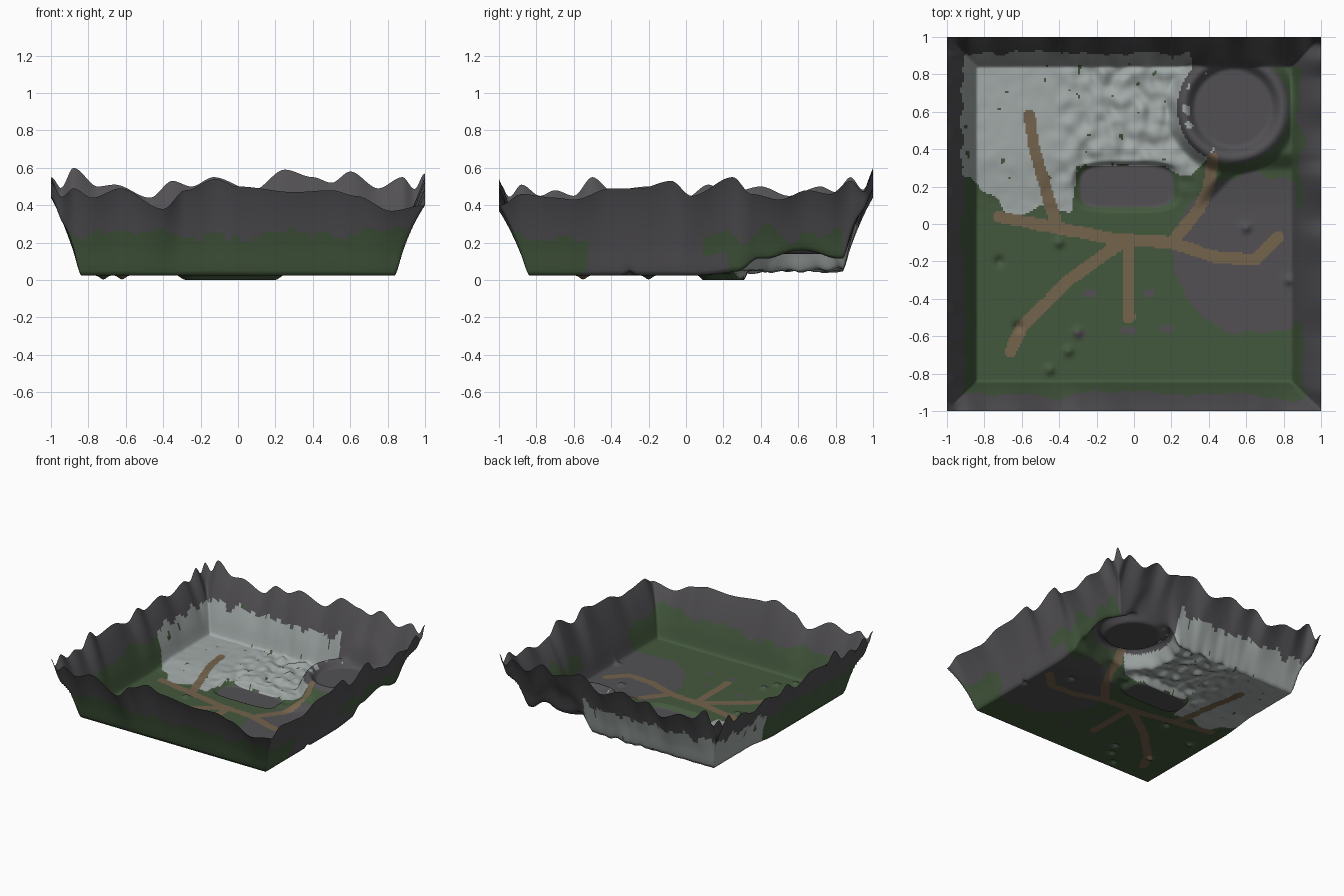
import bpy, bmesh, math
from mathutils import Vector, noise

if "Cube" in bpy.data.objects:
    bpy.data.objects.remove(bpy.data.objects["Cube"])

N = 200                      # grid cells per side


def mat(name, rgb):
    m = bpy.data.materials.new(name)
    m.diffuse_color = (*rgb, 1)
    m.use_nodes = True
    m.node_tree.nodes["Principled BSDF"].inputs["Base Color"].default_value = m.diffuse_color
    return m


MATS = [mat("grass_green", (.057, .098, .047)), mat("rock_grey", (.085, .081, .088)),
        mat("snow_white", (.36, .40, .39)), mat("path_brown", (.175, .125, .073))]
GRASS, ROCK, SNOW, PATH = range(4)

# Rim height along each side (position, height)
BACK = [(-1, .55), (-.95, .48), (-.88, .6), (-.75, .5), (-.66, .51), (-.47, .44), (-.35, .53), (-.25, .5),
        (-.13, .55), (.08, .48), (.25, .59), (.4, .55), (.5, .52), (.6, .58), (.75, .49), (.88, .55), (.95, .47), (1, .57)]
FRONT = [(-1, .52), (-.95, .43), (-.88, .49), (-.78, .44), (-.63, .49), (-.4, .38), (-.28, .48), (-.12, .54),
         (0, .5), (.3, .47), (.5, .48), (.63, .45), (.82, .37), (1, .4)]
RIGHT = [(-1, .4), (-.88, .46), (-.7, .44), (-.6, .43), (-.4, .49), (-.25, .49), (-.08, .53), (.03, .45), (.25, .55),
         (.35, .46), (.5, .43), (.65, .48), (.77, .46), (.88, .53), (.96, .45), (1, .57)]
LEFT = [(-1, .52), (-.95, .43), (-.88, .51), (-.78, .45), (-.7, .48), (-.6, .45), (-.5, .55), (-.4, .48), (-.2, .5),
        (0, .44), (.12, .51), (.22, .46), (.4, .5), (.55, .45), (.72, .5), (.8, .47), (.88, .55), (.95, .47), (1, .55)]
SNOW_EDGE = [(-1, .3), (-.88, .25), (-.8, .15), (-.65, .08), (-.34, .08), (-.3, .26), (-.26, .3),
             (.1, .3), (.24, .25), (.3, .24), (.4, .36)]

# Footpaths as polylines
PATHS = [[(-.56, .58), (-.53, .4), (-.46, .15), (-.42, .02)],
         [(-.72, .04), (-.42, -.02), (-.1, -.08), (.2, -.1), (.45, -.18), (.65, -.19), (.77, -.07)],
         [(-.08, -.11), (-.35, -.3), (-.6, -.55), (-.66, -.68)],
         [(-.03, -.1), (-.03, -.5)],
         [(.2, -.1), (.35, .08), (.4, .2), (.42, .35)]]
STONES = [(-.24, -.37), (.08, -.37), (-.29, -.59), (-.03, -.57), (.17, -.56)]
BUMPS = [(-.72, -.2), (-.62, -.55), (-.3, -.58), (-.45, -.78), (-.35, -.68), (-.4, -.1), (.6, -.02), (.83, -.3)]


def lerp(table, x):
    """Smooth interpolation through table points."""
    for (a, p), (b, q) in zip(table, table[1:]):
        if x <= b:
            t = max(0, (x - a) / (b - a))
            return p + (q - p) * t * t * (3 - 2 * t)
    return table[-1][1]


def step(a, b, x):
    t = min(1, max(0, (x - a) / (b - a)))
    return t * t * (3 - 2 * t)


def nz(x, y, f, seed=0.0):
    return noise.noise(Vector((x * f, y * f, seed)))


def path_dist(x, y):
    p, best = Vector((x, y)), 9
    for line in PATHS:
        for a, b in zip(line, line[1:]):
            a, d = Vector(a), Vector(b) - Vector(a)
            t = min(1, max(0, (p - a).dot(d) / d.dot(d)))
            best = min(best, (p - a - d * t).length)
    return best


def pool(x, y):
    """Below 1 inside the rounded pool."""
    return (abs((x + .04) / .25) ** 4 + abs((y - .2) / .115) ** 4) ** .25


def crater_r(x, y):
    return math.hypot(x - .53, y - .62)


def height(x, y):
    z = .025 + .03 * step(.05, .4, y)
    # rough snowfield and scattered bumps
    if x < .35 and y > .1:
        k = step(.1, .3, y) * (1 - step(.25, .35, x)) * step(-.5, -.2, x)
        z += (.004 + .026 * k) * nz(x, y, 13, 3)
    for bx, by in BUMPS:
        z += .022 * math.exp(-((x - bx) ** 2 + (y - by) ** 2) / .0006) * (1 if bx > -.5 else -1)
    # sunken pool
    z *= step(.95, 1.2, pool(x, y))
    # raised shelf at the back right, cut by the round quarry edge
    edge = .32 - .22 * step(.62, .3, x)
    z += .06 * step(.3, .45, x) * step(edge - .04, edge + .07, y)
    # crater: flat floor with raised ring
    r = crater_r(x, y)
    crater = .14 + .05 * step(.2, .26, r)
    z += (crater - z) * (1 - step(.27, .36, r))
    # enclosing cliff walls
    d = max(abs(x), abs(y))
    if d > .84:
        t = (d - .84) / .16
        sides = [(LEFT, y, -x), (RIGHT, y, x), (FRONT, x, -y), (BACK, x, y)]
        num = den = 0
        for tab, s, w in sides:
            w = max(0, w - .84) ** 4
            num += w * lerp(tab, s)
            den += w
        f = t * (1.3 - .3 * t) * step(-.25, .25, t)
        z += (num / den - z) * f
    return max(0, z)


def colour(c):
    x, y, z = c
    n = nz(x, y, 9, 7)
    r = crater_r(x, y)
    if path_dist(x, y) < .032 + .006 * n and z < .2:
        return PATH
    if pool(x, y) < 1.0:
        return ROCK
    if r < .3:
        a = math.atan2(y - .62, x - .53)
        return SNOW if .235 < r < .27 and abs(a) > 2.0 and nz(x, y, 14, 2) > .12 else ROCK
    snow = y > lerp(SNOW_EDGE, x) + .05 * n and (x < .31 + .03 * n or (x < .39 and y < .45))
    if snow and z < .30 + .09 * nz(x, y, 12, 4):
        return GRASS if nz(x, y, 22, 9) > .62 else SNOW
    if z > .24 + .08 * nz(x, y, 8, 5):
        return ROCK
    if math.hypot(x - .64, y + .16) < .43 + .04 * n and x < .87:      # quarry floor
        return ROCK
    if x > .8 and -.5 + .05 * n < y < .08 + .05 * n:                  # bare right wall
        return ROCK
    if y > .84 and x > .3:                                            # bare back corner
        return ROCK
    if any(abs(x - a) < .035 and abs(y - b) < .022 for a, b in STONES):
        return ROCK
    return GRASS


# Terrain sheet
bm = bmesh.new()
bmesh.ops.create_grid(bm, x_segments=N, y_segments=N, size=1)
for v in bm.verts:
    v.co.z = height(v.co.x, v.co.y)
for f in bm.faces:
    f.material_index = colour(f.calc_center_median())
    f.smooth = True
me = bpy.data.meshes.new("valley_terrain")
bm.to_mesh(me)
bm.free()
for m in MATS:
    me.materials.append(m)
ob = bpy.data.objects.new("valley_terrain", me)
bpy.context.collection.objects.link(ob)
